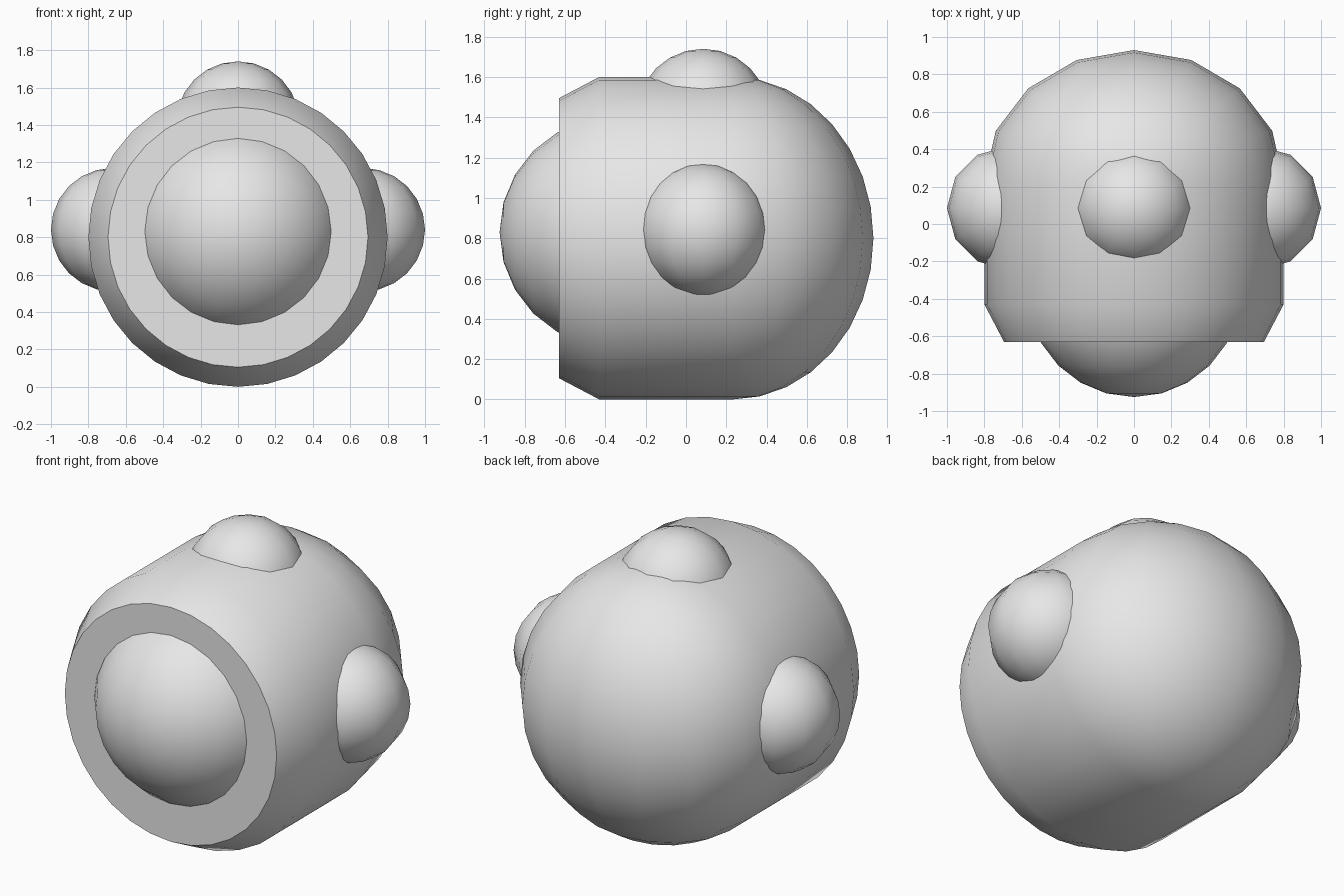
import bpy, bmesh, math
from mathutils import Matrix, Vector

# Remove the default cube
cube = bpy.data.objects.get("Cube")
if cube:
    bpy.data.objects.remove(cube, do_unlink=True)

# Single plain grey
grey = bpy.data.materials.new("plain_grey")
grey.use_nodes = True
COLOUR = (0.8, 0.8, 0.8, 1)
grey.diffuse_color = COLOUR
grey.node_tree.nodes["Principled BSDF"].inputs["Base Color"].default_value = COLOUR


def finish(bm, name, location):
    """Turn a bmesh into a smooth shaded, coloured object."""
    bmesh.ops.recalc_face_normals(bm, faces=bm.faces[:])
    mesh = bpy.data.meshes.new(name)
    bm.to_mesh(mesh)
    bm.free()
    obj = bpy.data.objects.new(name, mesh)
    bpy.context.collection.objects.link(obj)
    obj.location = location
    mesh.materials.append(grey)
    bpy.ops.object.select_all(action="DESELECT")
    obj.select_set(True)
    bpy.context.view_layer.objects.active = obj
    bpy.ops.object.shade_smooth_by_angle(angle=math.radians(35))
    return obj


def ball(name, location, radius, segments, rings, rotation=Matrix()):
    bm = bmesh.new()
    bmesh.ops.create_uvsphere(bm, u_segments=segments, v_segments=rings,
                              radius=radius, matrix=rotation)
    return finish(bm, name, location)


# Body: domed back half, drawn forward into a barrel with a chamfered front
RADIUS = 0.8
bm = bmesh.new()
bmesh.ops.create_uvsphere(bm, u_segments=16, v_segments=16, radius=RADIUS)
front_half = [v for v in bm.verts if v.co.y < -0.001]
bmesh.ops.delete(bm, geom=front_half, context="VERTS")
for v in bm.verts:
    v.co.y = max(v.co.y, 0) * 0.875
rim = [e for e in bm.edges if e.is_boundary]
for length, ring_radius in ((0.66, RADIUS), (0.2, 0.695)):
    geom = bmesh.ops.extrude_edge_only(bm, edges=rim)["geom"]
    rim = [g for g in geom if isinstance(g, bmesh.types.BMEdge)]
    verts = [g for g in geom if isinstance(g, bmesh.types.BMVert)]
    bmesh.ops.translate(bm, verts=verts, vec=Vector((0, -length, 0)))
    factor = ring_radius / RADIUS
    bmesh.ops.scale(bm, verts=verts, vec=Vector((factor, 1, factor)))
bmesh.ops.contextual_create(bm, geom=rim)
finish(bm, "body", (0, 0.23, RADIUS))

# Large front bulb, with its pole facing forward
ball("front_bulb", (0, -0.354, 0.83), 0.571, 24, 12,
     Matrix.Rotation(math.pi / 2, 4, "X"))

# Small side and top bulbs
for side, name in ((1, "left_bulb"), (-1, "right_bulb")):
    ball(name, (0.67 * side, 0.085, 0.84), 0.33, 12, 12)
ball("top_bulb", (0, 0.085, 1.41), 0.33, 12, 12)
